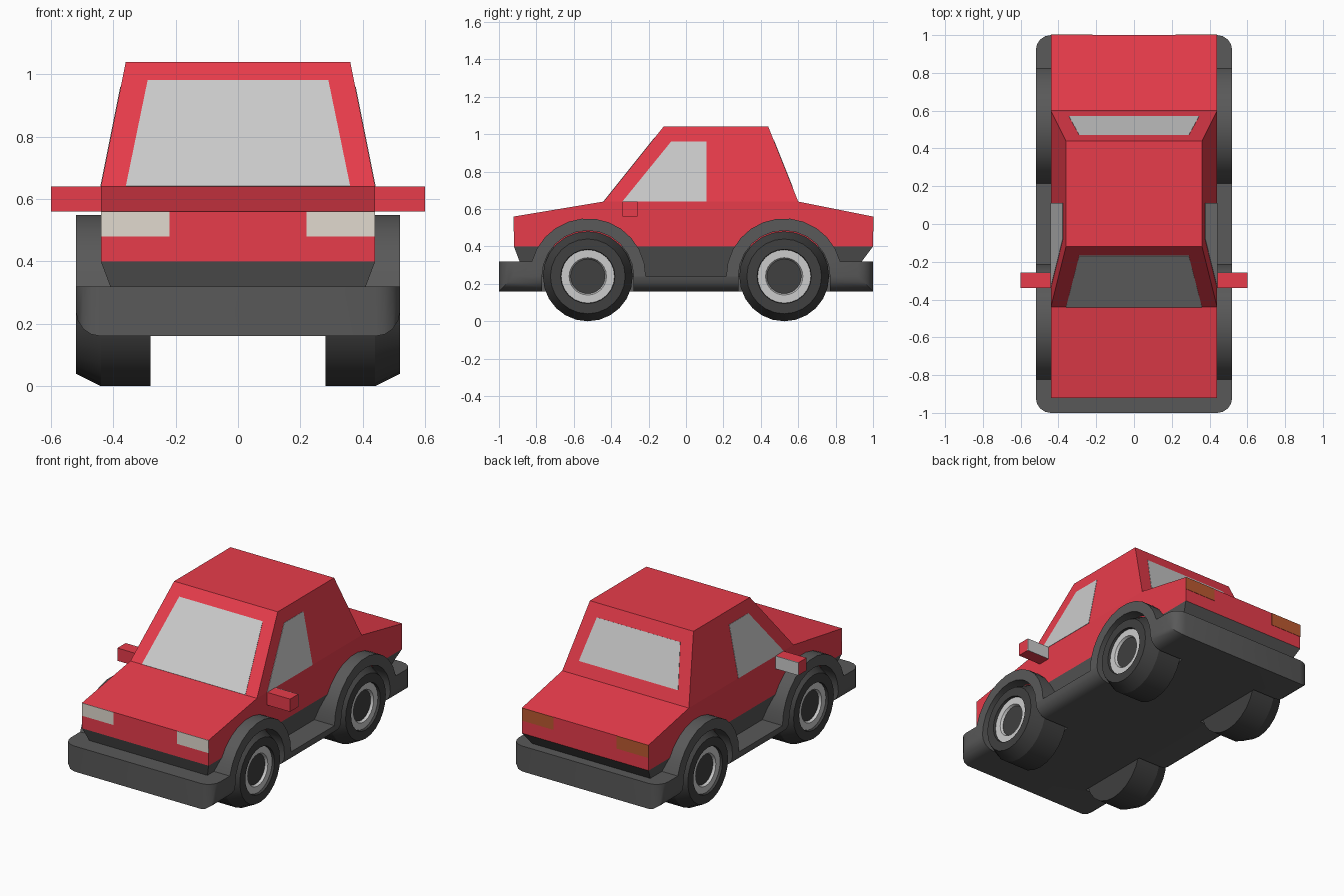
import bpy, bmesh
from math import sin, cos, pi, radians

if "Cube" in bpy.data.objects:
    bpy.data.objects.remove(bpy.data.objects["Cube"])


def material(name, *rgb):
    m = bpy.data.materials.new(name)
    m.diffuse_color = (*rgb, 1)
    m.use_nodes = True
    m.node_tree.nodes["Principled BSDF"].inputs["Base Color"].default_value = m.diffuse_color
    return m


RED = material("red_paint", 0.80, 0.045, 0.07)
DARK = material("dark_trim", 0.10, 0.10, 0.10)
RUBBER = material("rubber", 0.05, 0.05, 0.05)
GREY = material("light_grey", 0.52, 0.52, 0.52)
CREAM = material("headlight_cream", 0.75, 0.70, 0.62)
AMBER = material("tail_amber", 0.50, 0.10, 0.03)


def finish(name, bm, mat, smooth=None):
    bmesh.ops.recalc_face_normals(bm, faces=bm.faces)
    me = bpy.data.meshes.new(name)
    bm.to_mesh(me)
    bm.free()
    ob = bpy.data.objects.new(name, me)
    bpy.context.collection.objects.link(ob)
    if mat:
        me.materials.append(mat)
    if smooth:
        shade(ob, smooth)
    return ob


def activate(ob):
    bpy.ops.object.select_all(action='DESELECT')
    ob.select_set(True)
    bpy.context.view_layer.objects.active = ob


def shade(ob, degrees):
    activate(ob)
    bpy.ops.object.shade_smooth_by_angle(angle=radians(degrees))


def loft(rings, caps=True):
    """Join rings with equal point counts into a closed skin."""
    bm = bmesh.new()
    vs = [[bm.verts.new(p) for p in r] for r in rings]
    n = len(vs[0])
    for a, b in zip(vs, vs[1:]):
        for i in range(n):
            bm.faces.new((a[i], a[(i + 1) % n], b[(i + 1) % n], b[i]))
    if caps:
        bm.faces.new(vs[0])
        bm.faces.new(vs[-1])
    return bm


def prism(profile, x0, x1):
    return loft([[(x, y, z) for y, z in profile] for x in (x0, x1)])


def rect(x, y0, y1, z):
    return [(-x, y0, z), (x, y0, z), (x, y1, z), (-x, y1, z)]


def box(name, x, y, z, mat):
    return finish(name, prism([(y[0], z[0]), (y[1], z[0]), (y[1], z[1]), (y[0], z[1])], *x), mat)


def panel(name, pts, mat, normal):
    """Thin pane lying just proud of a surface."""
    lift = [[tuple(c + d * k for c, d in zip(p, normal)) for p in pts] for k in (-0.004, 0.002)]
    return finish(name, loft(lift), mat)


def arc(cy, cz, r, a0, a1, n=12):
    angs = [radians(a0 + (a1 - a0) * i / n) for i in range(n + 1)]
    return [(cy + r * cos(a), cz + r * sin(a)) for a in angs]


def lathe(name, profile, y, z, side, mat, n=24):
    rings = [[(side * x, y + r * cos(2 * pi * i / n), z + r * sin(2 * pi * i / n))
              for i in range(n)] for x, r in profile]
    return finish(name, loft(rings), mat, 20)


AXLE, HUB_Z = 0.525, 0.24

# Chassis: bumpers, wheel arches and sills in one side profile
profile = ([(-1, 0.16), (-1, 0.32)] + arc(-AXLE, HUB_Z, 0.31, 165, 0)
           + arc(AXLE, HUB_Z, 0.31, 180, 15) + [(1, 0.32), (1, 0.16)])
bm = prism(profile, -0.52, 0.52)
corners = [e for e in bm.edges if all(abs(abs(v.co.y) - 1) < 1e-4 for v in e.verts)
           and abs(e.verts[0].co.x - e.verts[1].co.x) < 1e-4]
bmesh.ops.bevel(bm, geom=corners, offset=0.08, segments=4, profile=0.5, affect='EDGES')
chassis = finish("chassis", bm, DARK)

# Wheel wells cut out of the chassis
for y in (-AXLE, AXLE):
    for s in (-1, 1):
        well = [(y + 0.245, 0.05)] + arc(y, HUB_Z, 0.245, 0, 180) + [(y - 0.245, 0.05)]
        cutter = finish("well_cutter", prism(well, s * 0.275, s * 0.7), None)
        cutter.hide_render = True
        mod = chassis.modifiers.new("well", 'BOOLEAN')
        mod.operation, mod.solver, mod.object = 'DIFFERENCE', 'EXACT', cutter
        activate(chassis)
        bpy.ops.object.modifier_apply(modifier=mod.name)
        bpy.data.objects.remove(cutter)
shade(chassis, 30)

# Tapered dark underbody, red body and cabin
finish("underbody", loft([rect(0.38, -0.86, 0.88, 0.24), rect(0.44, -0.92, 1.0, 0.40)]), DARK)
finish("body", prism([(-0.92, 0.40), (-0.92, 0.56), (-0.44, 0.64),
                      (0.60, 0.64), (1.0, 0.56), (1.0, 0.40)], -0.44, 0.44), RED)
finish("cabin", loft([rect(0.44, -0.44, 0.60, 0.64), rect(0.36, -0.12, 0.44, 1.04)]), RED)

# Windscreen and rear window
panel("windscreen", [(-0.36, -0.44, 0.64), (0.36, -0.44, 0.64),
                     (0.29, -0.168, 0.98), (-0.29, -0.168, 0.98)], GREY, (0, -0.78, 0.62))
panel("rear_window", [(-0.345, 0.57, 0.715), (0.345, 0.57, 0.715),
                      (0.29, 0.47, 0.965), (-0.29, 0.47, 0.965)], GREY, (0, 0.93, 0.37))

for s, tag in ((-1, "left"), (1, "right")):
    # Side window follows the cabin slope
    side = [(-0.34, 0.64), (-0.08, 0.96), (0.11, 0.96), (0.11, 0.64)]
    panel(tag + "_window", [(s * (0.44 - (z - 0.64) * 0.2), y, z) for y, z in side],
          GREY, (s * 0.98, 0, 0.2))
    # Lamps
    for name, y, d, mat in (("headlight", -0.92, -1, CREAM), ("tail_light", 1.0, 1, AMBER)):
        panel(f"{tag}_{name}", [(s * x, y, z) for x, z in
              ((0.22, 0.48), (0.44, 0.48), (0.44, 0.56), (0.22, 0.56))], mat, (0, d, 0))
    # Door mirror with glass at the back
    box(tag + "_mirror", (s * 0.42, s * 0.60), (-0.34, -0.26), (0.56, 0.64), RED)
    panel(tag + "_mirror_glass", [(s * x, -0.26, z) for x, z in
          ((0.44, 0.56), (0.60, 0.56), (0.60, 0.64), (0.44, 0.64))], GREY, (0, 1, 0))
    # Wheels
    for y, end in ((-AXLE, "front"), (AXLE, "rear")):
        lathe(f"{end}_{tag}_tyre", [(0.28, 0.24), (0.44, 0.24), (0.52, 0.20),
              (0.52, 0.145), (0.49, 0.14)], y, HUB_Z, s, RUBBER)
        lathe(f"{end}_{tag}_hub", [(0.46, 0.145), (0.505, 0.145), (0.505, 0.10), (0.475, 0.085),
              (0.475, 0.07), (0.485, 0.065)], y, HUB_Z, s, GREY)
